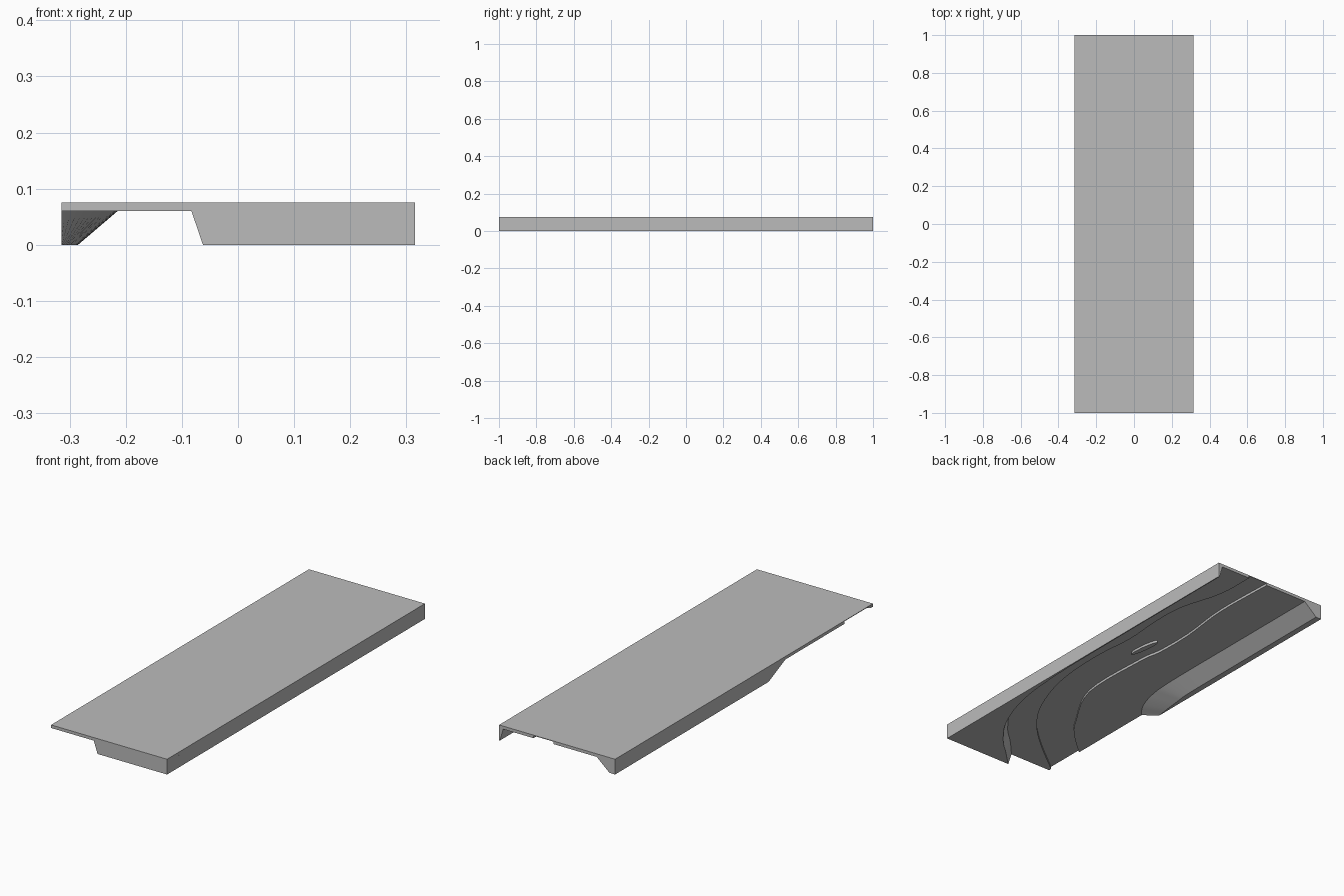
import bpy
import bmesh
import math
from mathutils import Vector

if "Cube" in bpy.data.objects:
    bpy.data.objects.remove(bpy.data.objects["Cube"])

W, L = 0.315, 1.0                               # half width, half length
Z_BED, Z_BANK, Z_TOP = 0.072, 0.06, 0.075       # levels of the slab

grey = bpy.data.materials.new("plain grey")
grey.use_nodes = True
grey.diffuse_color = (0.5, 0.5, 0.5, 1)
grey.node_tree.nodes["Principled BSDF"].inputs["Base Color"].default_value = (0.5, 0.5, 0.5, 1)


def smooth_path(points, steps=5):
    """Catmull-Rom curve through the points."""
    p = [Vector(q) for q in [points[0], *points, points[-1]]]
    out = []
    for a, b, c, d in zip(p, p[1:], p[2:], p[3:]):
        for i in range(steps):
            t = i / steps
            out.append(0.5 * (2 * b + (c - a) * t + (2 * a - 5 * b + 4 * c - d) * t ** 2
                              + (3 * b - a - 3 * c + d) * t ** 3))
    return out + [p[-1]]


def loft(name, low, high, z_low, z_high):
    """Solid between two outlines with the same number of points."""
    bm = bmesh.new()
    bottom = [bm.verts.new((p[0], p[1], z_low)) for p in low]
    top = [bm.verts.new((p[0], p[1], z_high)) for p in high]
    bm.faces.new(bottom)
    bm.faces.new(top)
    n = len(bottom)
    for i in range(n):
        j = (i + 1) % n
        bm.faces.new((bottom[i], bottom[j], top[j], top[i]))
    bmesh.ops.remove_doubles(bm, verts=bm.verts, dist=1e-5)
    bmesh.ops.recalc_face_normals(bm, faces=bm.faces)
    mesh = bpy.data.meshes.new(name)
    bm.to_mesh(mesh)
    bm.free()
    mesh.materials.append(grey)
    obj = bpy.data.objects.new(name, mesh)
    bpy.context.collection.objects.link(obj)
    bpy.ops.object.select_all(action='DESELECT')
    obj.select_set(True)
    bpy.context.view_layer.objects.active = obj
    bpy.ops.object.shade_smooth_by_angle(angle=math.radians(30))
    return obj


def prism(name, outline, z_low, z_high):
    return loft(name, outline, outline, z_low, z_high)


# Flat slab
prism("slab", [(-W, -L), (W, -L), (W, L), (-W, L)], Z_BED, Z_TOP)

# Banks on both sides of the winding shallow channel
left_edge = smooth_path([(-W, -0.985), (-0.13, -0.84), (-0.005, -0.72), (0.096, -0.575),
                         (0.17, -0.38), (0.2, -0.2), (0.205, 0), (0.19, 0.2), (0.203, 0.4),
                         (0.195, 0.58), (0.135, 0.8), (0.128, L)])
prism("left_bank", left_edge + [(W, L), (W, -L), (-W, -L)], Z_BANK, Z_BED)

right_edge = smooth_path([(-W, -0.78), (-0.19, -0.667), (-0.116, -0.567), (0.015, -0.31),
                          (0.018, 0.06), (0, 0.2), (0, 0.4), (0.028, 0.67), (0.02, L)])
prism("right_bank", right_edge + [(-W, L)], Z_BANK, Z_BED)

# Slim island in the channel
island = [(0.078 + 0.014 * math.cos(a) - 0.01 * math.sin(a), 0.17 + 0.085 * math.sin(a))
          for a in (math.tau * i / 16 for i in range(16))]
prism("island", island, Z_BANK, Z_BED)

# Deep embankments with sloping inner faces
low = smooth_path([(-0.0625, -L), (0.02, -0.92), (0.1, -0.843), (0.198, -0.704),
                   (0.274, -0.486), (0.304, -0.2), (0.309, 0.2), (0.31, L)])
high = smooth_path([(-0.083, -L), (0.005, -0.905), (0.085, -0.828), (0.181, -0.69),
                    (0.255, -0.48), (0.286, -0.2), (0.292, 0.2), (0.293, L)])
corners = [(W, L), (W, -L)]
loft("left_embankment", low + corners, high + corners, 0, Z_BANK)

low = smooth_path([(-W, -0.19), (-0.305, -0.12), (-0.295, -0.03), (-0.286, 0.08),
                   (-0.285, 0.5), (-0.285, L)])
high = smooth_path([(-W, -0.32), (-0.265, -0.25), (-0.23, -0.14), (-0.216, 0.02),
                    (-0.215, 0.5), (-0.215, L)])
corners = [(-W, L)]
loft("right_embankment", low + corners, high + corners, 0, Z_BANK)
